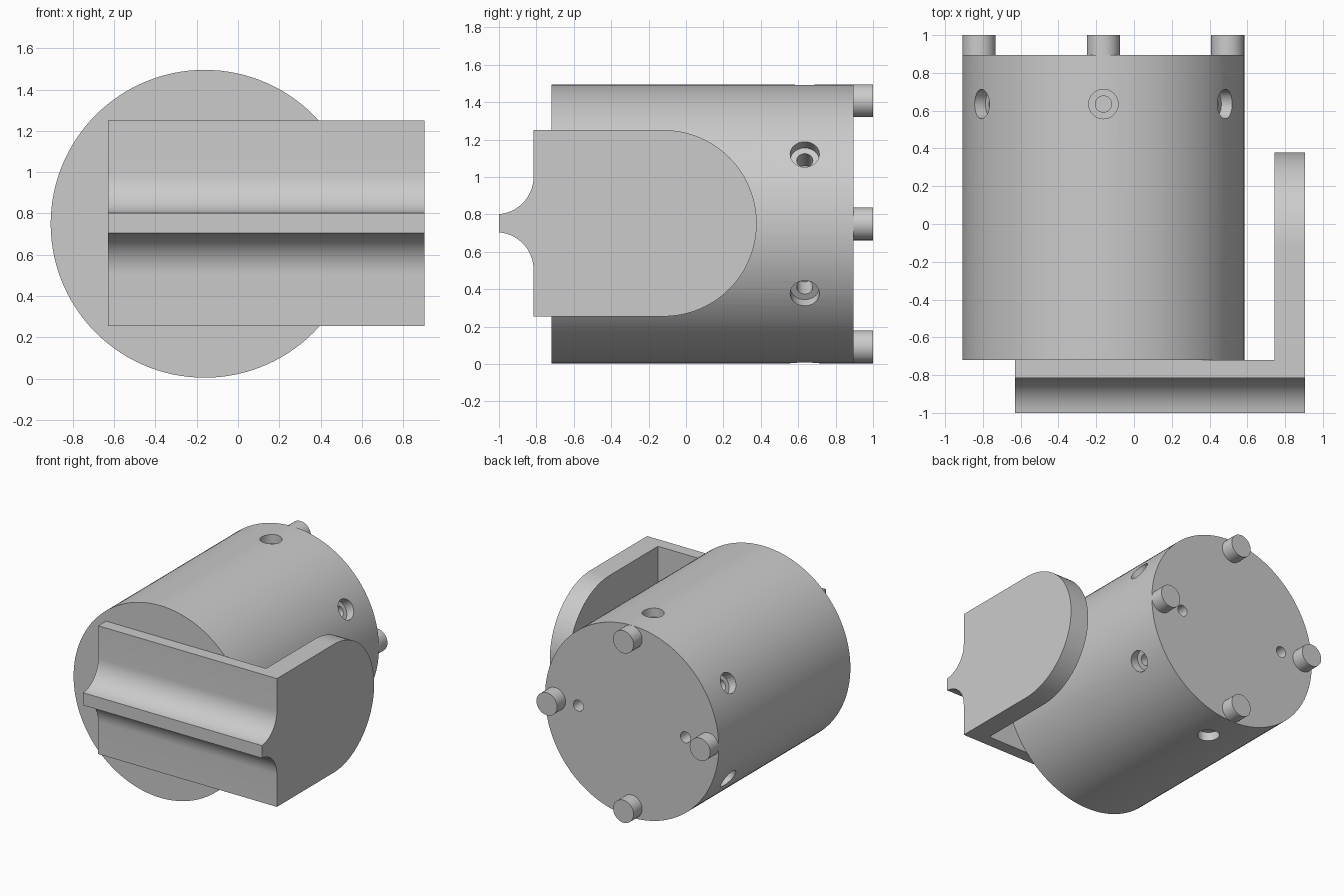
import bpy, bmesh
from math import pi, cos, sin, radians
from mathutils import Matrix, Vector

cube = bpy.data.objects.get("Cube")
if cube:
    bpy.data.objects.remove(cube, do_unlink=True)

GREY = (0.6, 0.6, 0.6, 1)
mat = bpy.data.materials.new("light grey")
mat.use_nodes = True
mat.diffuse_color = GREY
mat.node_tree.nodes["Principled BSDF"].inputs["Base Color"].default_value = GREY

CX, CZ, R = -0.162, 0.75, 0.746       # barrel axis and radius
FRONT, BACK = -0.72, 0.895            # barrel ends


def finish(bm, name):
    bmesh.ops.recalc_face_normals(bm, faces=bm.faces)
    mesh = bpy.data.meshes.new(name)
    bm.to_mesh(mesh)
    bm.free()
    mesh.materials.append(mat)
    ob = bpy.data.objects.new(name, mesh)
    bpy.context.collection.objects.link(ob)
    return ob


def smooth(ob):
    bpy.ops.object.select_all(action='DESELECT')
    ob.select_set(True)
    bpy.context.view_layer.objects.active = ob
    bpy.ops.object.shade_smooth_by_angle(angle=radians(30))


def turned(bm, origin, direction, profile, sides=32):
    """Closed stepped shaft from (radius, distance) pairs along a direction."""
    place = Matrix.Translation(origin) @ Vector(direction).to_track_quat('Z', 'Y').to_matrix().to_4x4()
    rings = [[bm.verts.new(place @ Vector((r * cos(2 * pi * i / sides), r * sin(2 * pi * i / sides), d)))
              for i in range(sides)] for r, d in profile]
    for a, b in zip(rings, rings[1:]):
        for i in range(sides):
            j = (i + 1) % sides
            bm.faces.new((a[i], a[j], b[j], b[i]))
    bm.faces.new(rings[0])
    bm.faces.new(rings[-1])


def extruded(name, outline, x0, x1):
    """Prism along x from a (y, z) outline."""
    bm = bmesh.new()
    face = bm.faces.new([bm.verts.new((x0, y, z)) for y, z in outline])
    new = bmesh.ops.extrude_face_region(bm, geom=[face])["geom"]
    bmesh.ops.translate(bm, vec=(x1 - x0, 0, 0),
                        verts=[v for v in new if isinstance(v, bmesh.types.BMVert)])
    ob = finish(bm, name)
    smooth(ob)
    return ob


# Barrel
bm = bmesh.new()
turned(bm, (CX, FRONT, CZ), (0, 1, 0), [(R, 0), (R, BACK - FRONT)], 120)
barrel = finish(bm, "barrel")

# Six counterbored screw holes round the wall and two plain holes in the back
bm = bmesh.new()
for k in range(6):
    a = radians(30 + 60 * k)
    out = Vector((cos(a), 0, sin(a)))
    turned(bm, Vector((CX, 0.635, CZ)) + out * (R + 0.1), -out,
           [(0.078, 0), (0.078, 0.17), (0.043, 0.17), (0.043, 0.3)])
for side in (-1, 1):
    turned(bm, (CX + side * 0.46, BACK + 0.05, CZ), (0, -1, 0), [(0.043, 0), (0.043, 0.2)])
cutter = finish(bm, "hole_cutter")
cutter.hide_render = True

cut = barrel.modifiers.new("holes", 'BOOLEAN')
cut.operation = 'DIFFERENCE'
cut.solver = 'EXACT'
cut.object = cutter
smooth(barrel)
bpy.ops.object.modifier_apply(modifier=cut.name)
bpy.data.objects.remove(cutter, do_unlink=True)
smooth(barrel)

# Four locating pegs on the back
for k, label in enumerate(("left", "top", "right", "bottom")):
    a = k * pi / 2
    bm = bmesh.new()
    turned(bm, (CX + 0.658 * cos(a), BACK - 0.01, CZ + 0.658 * sin(a)), (0, 1, 0),
           [(0.088, 0), (0.088, 1.01 - BACK)])
    smooth(finish(bm, label + "_peg"))

# Bracket: front plate with a flared ridge
MID, HALF, FACE = 0.753, 0.498, -0.815
flare = [(-1.015 + 0.2 * cos(t), 0.248 - 0.2 * sin(t))
         for t in [radians(85.7) * i / 14 for i in range(15)]]
upper = [(y, MID + h) for y, h in flare]
lower = [(y, MID - h) for y, h in reversed(flare)]
extruded("front_plate",
         [(FRONT, MID + HALF), (FACE, MID + HALF)] + upper + lower
         + [(FACE, MID - HALF), (FRONT, MID - HALF)], -0.63, 0.905)

# Bracket: side arm with a round end
arc = [(-0.12 + HALF * cos(t), MID + HALF * sin(t))
       for t in [-pi / 2 + pi * i / 48 for i in range(49)]]
extruded("side_arm", [(FRONT, MID + HALF), (FRONT, MID - HALF)] + arc, 0.745, 0.905)
